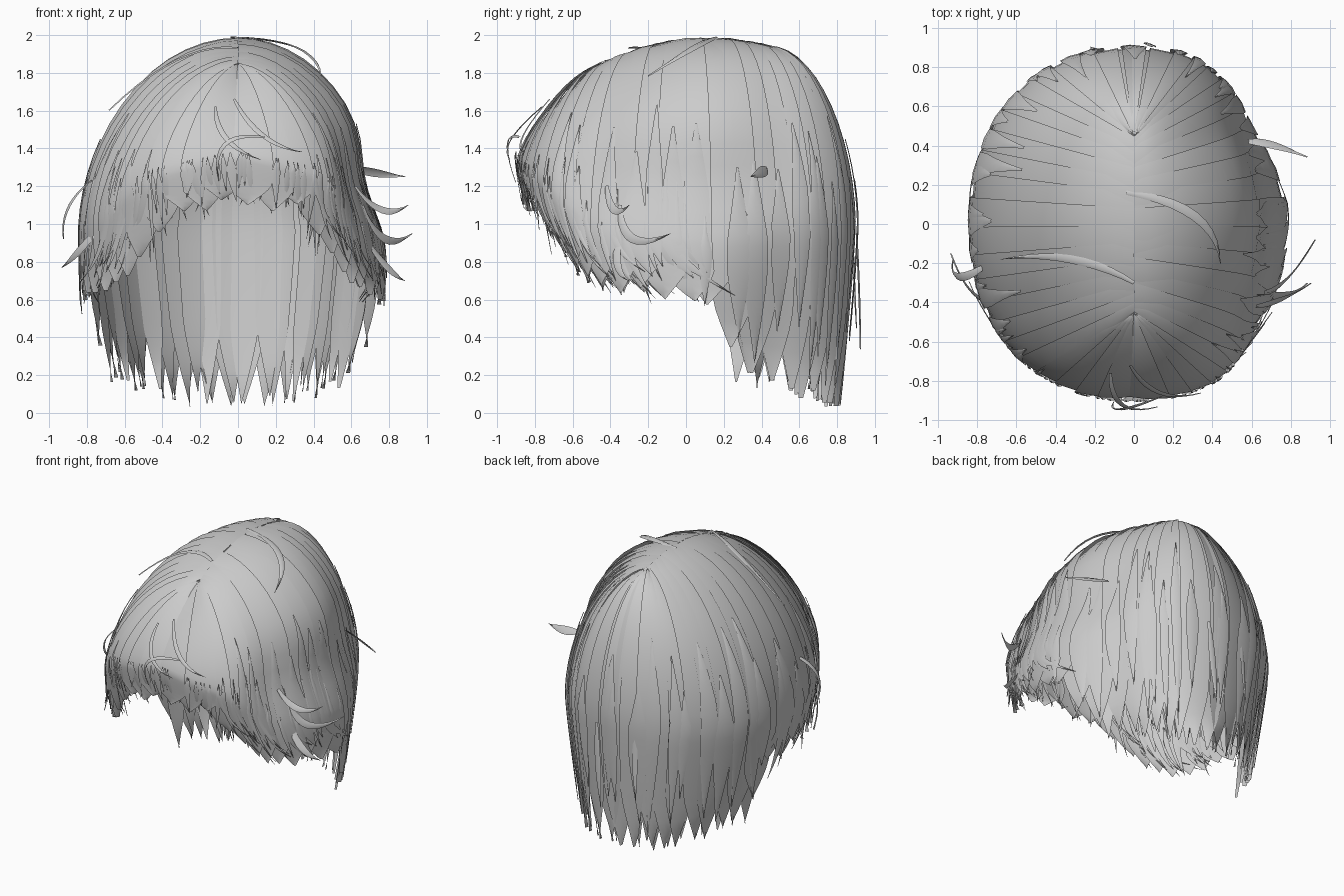
import bpy, math, random
from mathutils import Vector

if "Cube" in bpy.data.objects:
    bpy.data.objects.remove(bpy.data.objects["Cube"])

random.seed(4)
grey = bpy.data.materials.new("ash grey hair")
grey.diffuse_color = (0.6, 0.6, 0.6, 1)
grey.use_nodes = True
grey.node_tree.nodes["Principled BSDF"].inputs["Base Color"].default_value = grey.diffuse_color


def lerp_table(table, a):
    """Piecewise linear lookup."""
    for (a0, v0), (a1, v1) in zip(table, table[1:]):
        if a <= a1:
            return v0 + (v1 - v0) * max(0, a - a0) / (a1 - a0)
    return table[-1][1]


# Shape tables by angle from the front (0) to the back (180)
HEM = [(0, 1.12), (20, 1.08), (27, 0.98), (34, 0.85), (40, 0.75), (60, 0.67),
       (80, 0.63), (100, 0.59), (104, 0.5), (108, 0.2), (135, 0.11), (180, 0.04)]
WIDEST = [(0, 1.36), (30, 1.25), (60, 1.0), (90, 0.93), (180, 1.0)]
ROUND = [(0, 1.3), (50, 1.7), (90, 1.92), (130, 1.87), (180, 1.87)]
SHRINK_X = [(0, 0.1), (40, 0.12), (90, 0.06), (104, 0.14), (112, 0.19), (180, 0.19)]
SHRINK_Y = [(0, 0.2), (25, 0.3), (40, 0.38), (70, 0.15), (104, 0.09), (180, 0.09)]
RIGHT = [(0, 1), (30, 0.97), (60, 0.92), (95, 0.95), (110, 0.9), (122, 0.84),
         (150, 0.87), (165, 1), (180, 1)]
DENT = [(30, 0), (60, 0.12), (110, 0.12), (140, 0)]


def wrap(d):
    return abs((d + 180) % 360 - 180)


def spow(v, e):
    return math.copysign(abs(v) ** e, v)


def hair_point(d, t, hem, off):
    """Point on the hair mass: t 0 = parting, 0.6 = widest, 1 = hem."""
    a, r = wrap(d), math.radians(d)
    ex, ey = 0.825 * spow(math.sin(r), 0.91), -0.89 * spow(math.cos(r), 0.91)
    right = ex > 0
    if right:
        ex *= lerp_table(RIGHT, a)
    ry = max(-0.45, min(0.45, ey * 0.6))
    rz = 1.982 - 0.42 * (ry - 0.12) ** 2
    ez = lerp_table(WIDEST, a)
    if t < 0.6:
        p = 2 / lerp_table(ROUND, a)
        u = t / 0.6 * math.pi / 2
        f = math.sin(u) ** p
        x, y = ex * f, ry + (ey - ry) * f
        z = ez + (rz - ez) * max(0, math.cos(u)) ** p
        n = Vector((ex * f, (ey - ry) * f, 0.8 * math.cos(u) + 0.02))
    else:
        z = ez + (hem - ez) * (t - 0.6) / 0.4
        s = max(0, (ez - z) / 0.95)
        x = ex * (1 - lerp_table(SHRINK_X, a) * s ** 1.1)
        y = ey * (1 - lerp_table(SHRINK_Y, a) * s ** 1.25)
        n = Vector((ex, ey, 0.02))
    if right:  # the right side is pressed in above the cheek
        x *= 1 - lerp_table(DENT, a) * math.exp(-((z - 1.22) / 0.27) ** 2)
    return Vector((x, y, z)) + n.normalized() * off


def add_object(name, verts, faces):
    me = bpy.data.meshes.new(name)
    me.from_pydata(verts, [], faces)
    me.materials.append(grey)
    ob = bpy.data.objects.new(name, me)
    bpy.context.collection.objects.link(ob)
    bpy.context.view_layer.objects.active = ob
    ob.select_set(True)
    bpy.ops.object.shade_smooth_by_angle(angle=math.radians(60))
    ob.select_set(False)


def add_grid(verts, faces, rows):
    base, w = len(verts), len(rows[0])
    for row in rows:
        verts.extend(row)
    for i in range(len(rows) - 1):
        for j in range(w - 1):
            k = base + i * w + j
            faces.append((k, k + w, k + w + 1, k + 1))


def add_lock(verts, faces, d, half, t0, t1, taper, off, tilt=0.0, bulge=0.0,
             flare=0.0, sweep=0.0, jitter=0.0, steps=14, narrow_root=False):
    """A tapered ribbon of hair lying on the hair mass."""
    hem = max(0.01, lerp_table(HEM, wrap(d)) + random.uniform(-jitter, jitter))
    rows = []
    for i in range(steps + 1):
        q = i / steps
        t = t0 + (t1 - t0) * q
        w = half * (1 if q < taper else max(0.02, 1 - ((q - taper) / (1 - taper)) ** 1.3))
        if narrow_root:
            w *= min(1, 0.1 + q * 3)
        drop = max(0, t - 0.55) / 0.45
        c = d + sweep * drop ** 2
        o = off + flare * drop ** 2
        k = min(1, t * 5)
        rows.append([hair_point(c + s * w, t, hem, o + tilt * s * k + bulge * (1 - s * s))
                     for s in (-1, 0, 1)])
    add_grid(verts, faces, rows)


def back_sweep(d):
    """Side hair is combed towards the back."""
    k = 9 if 25 < wrap(d) < 95 else 0
    return math.copysign(k, (d + 180) % 360 - 180)


# Main hair: wide overlapping ribbons from the parting to the hem
verts, faces = [], []
COUNT = 46
for i in range(COUNT):
    d = -180 + (i + 0.5) * 360 / COUNT
    side = 1 if d > 0 else -1
    add_lock(verts, faces, d, 7.2, 0, 1, 0.82, random.uniform(-0.005, 0.005),
             tilt=0.013 * side, bulge=0.004, jitter=0.03, steps=22,
             sweep=random.uniform(-2, 2) + back_sweep(d) * 0.3)
add_object("main_hair", verts, faces)

# Back curtain: long ribbons filling the hem behind the neck
verts, faces = [], []
for i in range(22):
    d = 109 + i * 142 / 21
    add_lock(verts, faces, d, 5, 0.5, 1, 0.65, random.uniform(-0.03, -0.015),
             tilt=random.choice((-0.008, 0.008)), jitter=0.05,
             sweep=random.uniform(-3, 3))
add_object("back_curtain", verts, faces)

# Over-locks: shorter pointed locks lying on the sides and back
verts, faces = [], []
for i in range(36):
    d = 35 + 290 * (i + random.random()) / 36
    add_lock(verts, faces, d, random.uniform(2.5, 4.5), random.uniform(0.3, 0.5),
             random.uniform(0.82, 0.97), 0.5, random.uniform(0.016, 0.02),
             bulge=0.005, sweep=back_sweep(d) + random.uniform(-3, 3),
             jitter=0.04, narrow_root=True)
add_object("over_locks", verts, faces)

# Side locks: flicked ends around the cheeks
verts, faces = [], []
for side in (-1, 1):
    for i in range(44):
        d = side * random.uniform(27, 96)
        add_lock(verts, faces, d, random.uniform(1.0, 2.4), random.uniform(0.45, 0.6),
                 random.uniform(0.9, 1.06), 0.4, random.choice((-0.02, 0.018)),
                 bulge=0.004, flare=random.uniform(-0.05, 0.04),
                 sweep=back_sweep(d) * random.uniform(0.6, 2.0), jitter=0.05,
                 narrow_root=True)
add_object("side_locks", verts, faces)

# Fringe: fine spikes over the forehead
verts, faces = [], []
for i in range(50):
    d = -34 + 68 * (i + random.random()) / 50
    add_lock(verts, faces, d, random.uniform(0.8, 1.6), 0.55,
             random.uniform(0.85, 1.12), 0.4, random.choice((-0.018, 0.015)),
             bulge=0.003, flare=random.uniform(-0.04, 0.01),
             sweep=random.uniform(-4, 4), jitter=0.03, narrow_root=True)
add_object("fringe", verts, faces)


# Stray wisps: free curved ribbons (start, bend, tip, width)
def add_wisp(verts, faces, a, b, c, width):
    a, b, c = Vector(a), Vector(b), Vector(c)
    rows = []
    for i in range(11):
        q = i / 10
        p = a * (1 - q) ** 2 + b * 2 * q * (1 - q) + c * q * q
        tan = ((b - a) * (1 - q) + (c - b) * q).normalized()
        out = Vector((p.x, p.y, p.z - 0.9)).normalized()
        s = tan.cross(out).normalized() * width * max(0.03, math.sin(math.pi * (0.15 + 0.85 * q)))
        rows.append([p + s, p + out * width * 0.3, p - s])
    add_grid(verts, faces, rows)


WISPS = [
    ((-0.74, -0.2, 1.25), (-0.95, -0.35, 1.12), (-0.92, -0.18, 0.92), 0.022),
    ((-0.72, -0.4, 1.0), (-0.84, -0.4, 0.85), (-0.93, -0.15, 0.77), 0.025),
    ((0.66, -0.35, 1.1), (0.76, -0.35, 0.82), (0.92, -0.08, 0.95), 0.025),
    ((0.62, -0.42, 1.2), (0.76, -0.4, 1.0), (0.9, -0.3, 1.1), 0.022),
    ((0.66, -0.35, 0.95), (0.78, -0.4, 0.75), (0.88, -0.3, 0.7), 0.025),
    ((0.58, 0.42, 1.3), (0.7, 0.42, 1.27), (0.88, 0.34, 1.25), 0.03),
    ((-0.04, 0.16, 1.985), (0.42, 0.1, 1.98), (0.44, -0.2, 1.78), 0.025),
    ((0.0, -0.3, 1.93), (-0.3, -0.12, 1.97), (-0.68, -0.18, 1.6), 0.022),
    ((-0.12, -0.76, 1.62), (-0.12, -1.0, 1.42), (0.12, -0.93, 1.34), 0.015),
    ((-0.02, -0.72, 1.66), (0.1, -0.93, 1.42), (0.34, -0.86, 1.38), 0.015),
    ((0.14, -0.88, 1.46), (-0.16, -1.0, 1.5), (-0.1, -0.9, 1.22), 0.012),
    ((0.1, 0.9, 0.95), (0.08, 0.92, 0.6), (0.05, 0.92, 0.34), 0.025),
    ((-0.2, 0.88, 0.95), (-0.2, 0.89, 0.7), (-0.22, 0.9, 0.45), 0.02),
]
verts, faces = [], []
for w in WISPS:
    add_wisp(verts, faces, *w)
add_object("stray_wisps", verts, faces)
